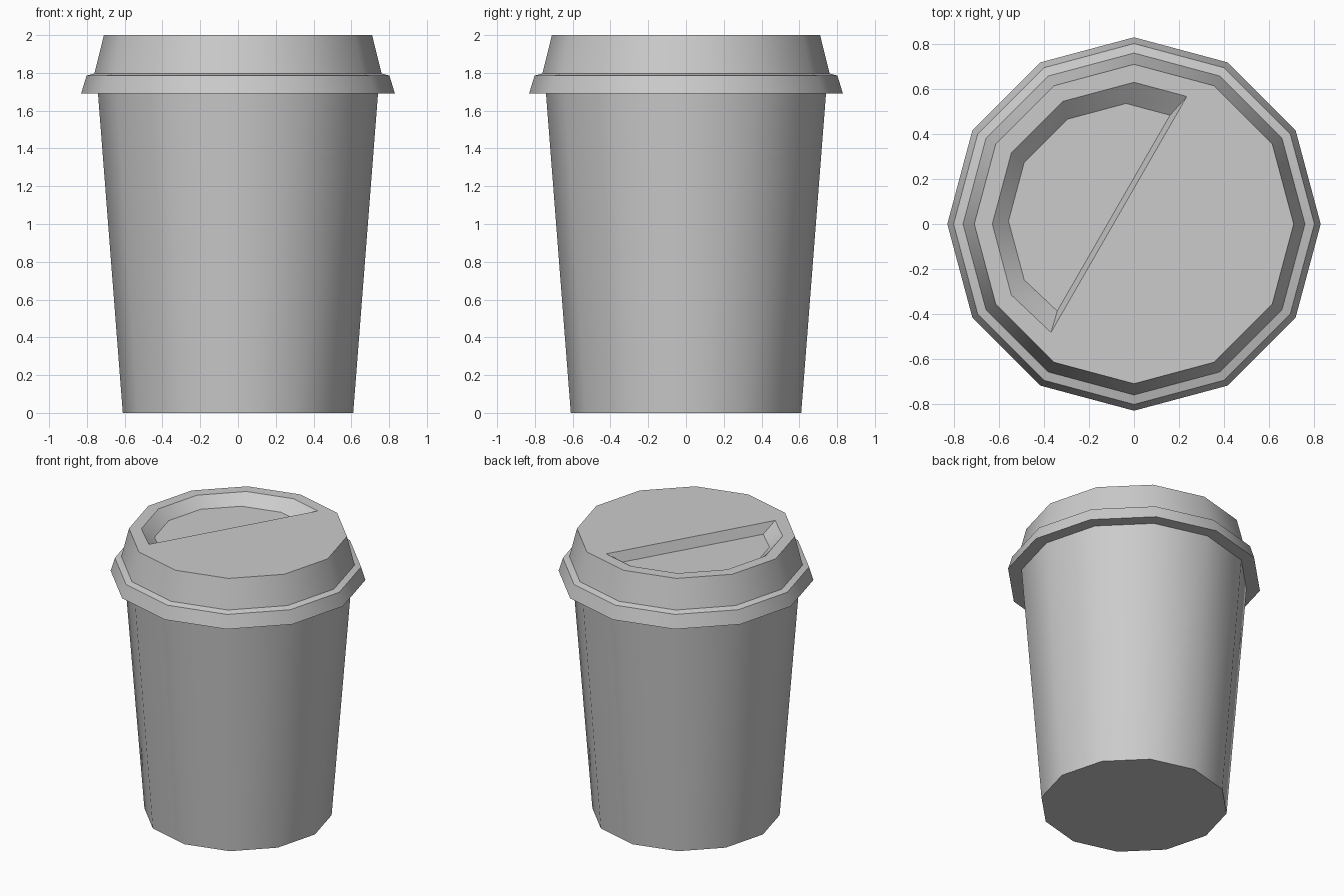
import bpy, bmesh, math
from mathutils import Vector

SIDES = 12

old = bpy.data.objects.get("Cube")
if old:
    bpy.data.objects.remove(old, do_unlink=True)

grey = bpy.data.materials.new("light grey")
grey.use_nodes = True
grey.diffuse_color = (0.6, 0.6, 0.6, 1)
grey.node_tree.nodes["Principled BSDF"].inputs["Base Color"].default_value = (0.6, 0.6, 0.6, 1)


def polar(radius, i, z):
    a = math.tau * i / SIDES
    return Vector((radius * math.cos(a), radius * math.sin(a), z))


def add_loop(bm, points):
    return [bm.verts.new(p) for p in points]


def skin(bm, a, b):
    """Join two closed loops of equal length with quads."""
    n = len(a)
    for i in range(n):
        j = (i + 1) % n
        bm.faces.new((a[i], a[j], b[j], b[i]))


def turned(bm, profile):
    """Stack twelve-sided rings along a (radius, z) profile."""
    rings = [add_loop(bm, [polar(r, i, z) for i in range(SIDES)]) for r, z in profile]
    for a, b in zip(rings, rings[1:]):
        skin(bm, a, b)
    return rings


def finish(bm, name):
    bmesh.ops.recalc_face_normals(bm, faces=bm.faces[:])
    mesh = bpy.data.meshes.new(name)
    bm.to_mesh(mesh)
    bm.free()
    mesh.materials.append(grey)
    obj = bpy.data.objects.new(name, mesh)
    bpy.context.collection.objects.link(obj)
    bpy.ops.object.select_all(action='DESELECT')
    obj.select_set(True)
    bpy.context.view_layer.objects.active = obj
    bpy.ops.object.shade_smooth_by_angle(angle=math.radians(35))
    return obj


# Tapered cup, closed at both ends
bm = bmesh.new()
rings = turned(bm, [(0.61, 0), (0.742, 1.7)])
bm.faces.new(rings[0])
bm.faces.new(rings[-1])
finish(bm, "cup")

# Lid: underside, flared rim, ledge and raised wall
bm = bmesh.new()
rings = turned(bm, [(0.735, 1.692), (0.83, 1.692), (0.802, 1.785), (0.76, 1.797), (0.71, 2)])
bm.faces.new(rings[0])

# Drinking recess: part of a polygon cut off by a slanting straight wall
opening = [Vector((0.235, 0.567, 2))]
opening += [polar(0.63, i, 2) for i in range(3, 8)]
opening.append(Vector((-0.369, -0.482, 2)))
floor = [Vector((p.x * 0.83 - 0.035, p.y * 0.83 + 0.013, 1.93)) for p in opening]
upper, lower = add_loop(bm, opening), add_loop(bm, floor)
skin(bm, upper, lower)
bm.faces.new(lower)

# Flat top surrounding the recess
top_edges = []
for loop in (rings[-1], upper):
    top_edges += [bm.edges.get((loop[i - 1], loop[i])) for i in range(len(loop))]
bmesh.ops.triangle_fill(bm, edges=top_edges, use_beauty=True)
finish(bm, "lid")
